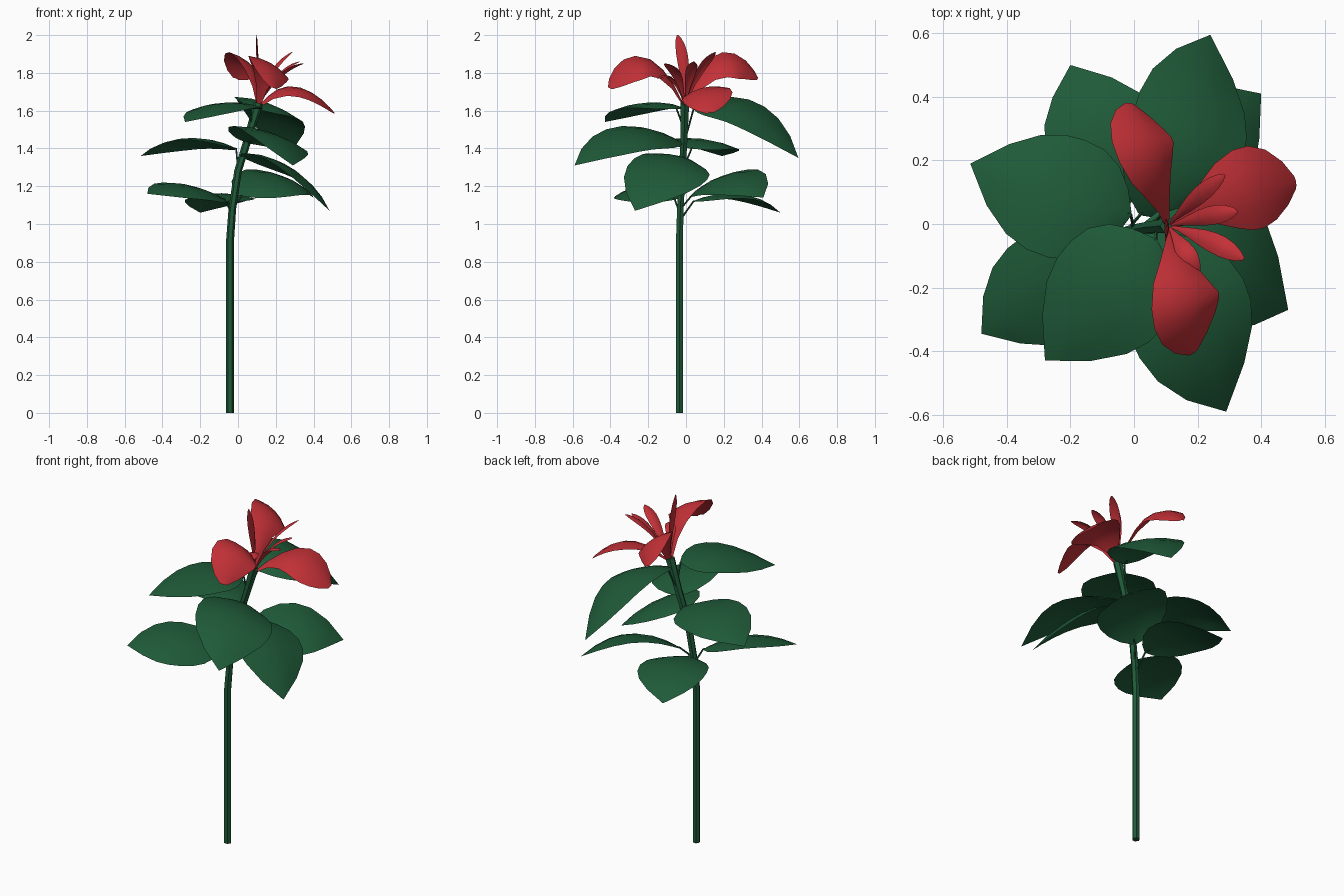
import bpy, bmesh, math
from mathutils import Vector

cube = bpy.data.objects.get("Cube")
if cube:
    bpy.data.objects.remove(cube, do_unlink=True)


def material(name, rgb):
    m = bpy.data.materials.new(name)
    m.use_nodes = True
    m.diffuse_color = (*rgb, 1)
    bsdf = next(n for n in m.node_tree.nodes if n.type == 'BSDF_PRINCIPLED')
    bsdf.inputs["Base Color"].default_value = (*rgb, 1)
    bsdf.inputs["Roughness"].default_value = 0.7
    return m


GREEN = material("leaf green", (0.0135, 0.103, 0.04))
RED = material("petal red", (0.54, 0.03, 0.038))

# Half-width profiles along a blade: (position, relative width)
LEAF = [(0, 0.05), (0.05, 0.4), (0.14, 0.72), (0.27, 0.93), (0.42, 1),
        (0.56, 0.98), (0.7, 0.85), (0.85, 0.53), (1, 0)]
PETAL = [(0, 0.08), (0.15, 0.25), (0.3, 0.52), (0.45, 0.82), (0.6, 0.99),
         (0.72, 1), (0.84, 0.84), (0.94, 0.52), (1, 0.15)]


def add_object(name, bm, mat):
    mesh = bpy.data.meshes.new(name)
    bm.to_mesh(mesh)
    bm.free()
    mesh.materials.append(mat)
    obj = bpy.data.objects.new(name, mesh)
    bpy.context.collection.objects.link(obj)
    for o in bpy.context.selected_objects:
        o.select_set(False)
    obj.select_set(True)
    bpy.context.view_layer.objects.active = obj
    bpy.ops.object.shade_smooth_by_angle(angle=math.radians(35))


def blade(name, base, mid, tip, width, profile, mat, roll=0, camber=0.15):
    """Curved sheet around a midrib running through three points."""
    a, m, b = Vector(base), Vector(mid), Vector(tip)
    ctrl = 2 * m - (a + b) / 2
    flat = Vector((b.x - a.x, b.y - a.y, 0)).normalized()
    side = flat.cross(Vector((0, 0, 1)))
    bm = bmesh.new()
    rows = []
    for t, w in profile:
        centre = a * (1 - t) ** 2 + ctrl * 2 * t * (1 - t) + b * t * t
        tangent = ((ctrl - a) * (1 - t) + (b - ctrl) * t).normalized()
        up = side.cross(tangent)
        s = side * math.cos(roll) + up * math.sin(roll)
        n = up * math.cos(roll) - side * math.sin(roll)
        half = w * width / 2
        rows.append([bm.verts.new(centre + s * half * v - n * half * camber * v * v)
                     for v in (-1, -0.5, 0, 0.5, 1)])
    for lower, upper in zip(rows, rows[1:]):
        for i in range(4):
            bm.faces.new((lower[i], lower[i + 1], upper[i + 1], upper[i]))
    bmesh.ops.remove_doubles(bm, verts=bm.verts, dist=0.0005)
    add_object(name, bm, mat)


def tube(name, points, radius, sides, mat):
    """Tapered tube along a path; radius has one value per point."""
    pts = [Vector(p) for p in points]
    bm = bmesh.new()
    rings = []
    for i, p in enumerate(pts):
        d = (pts[min(i + 1, len(pts) - 1)] - pts[max(i - 1, 0)]).normalized()
        x = Vector((0, 1, 0)).cross(d).normalized()
        y = d.cross(x)
        rings.append([bm.verts.new(p + radius[i] * (x * math.cos(k * math.tau / sides)
                                                    + y * math.sin(k * math.tau / sides)))
                      for k in range(sides)])
    for lo, hi in zip(rings, rings[1:]):
        for k in range(sides):
            j = (k + 1) % sides
            bm.faces.new((lo[k], lo[j], hi[j], hi[k]))
    bm.faces.new(rings[0][::-1])
    bm.faces.new(rings[-1])
    add_object(name, bm, mat)


# Main stem, straight then leaning towards the flower
STEM = [(-0.043, -0.035, 0), (-0.043, -0.035, 0.9), (-0.03, -0.03, 1.08),
        (0, -0.02, 1.28), (0.055, -0.01, 1.46), (0.108, -0.006, 1.64)]
tube("stem", STEM, [0.021, 0.021, 0.02, 0.02, 0.021, 0.026], 6, GREEN)


def stem_at(z):
    for p, q in zip(STEM, STEM[1:]):
        if p[2] <= z <= q[2]:
            return Vector(p).lerp(Vector(q), (z - p[2]) / (q[2] - p[2]))


# Leaves: name, stalk height on stem, blade base, midpoint, tip, width, roll
LEAVES = [
    ("upper_back_leaf", 1.42, (0.1, 0.04, 1.61), (0.19, 0.32, 1.61), (0.24, 0.595, 1.35), 0.39, -0.32),
    ("upper_front_leaf", 1.5, (0.07, -0.05, 1.61), (-0.08, -0.22, 1.64), (-0.28, -0.43, 1.54), 0.4, 0),
    ("middle_front_leaf", 1.32, (0.05, -0.02, 1.43), (0.19, -0.3, 1.48), (0.29, -0.59, 1.31), 0.42, 0.3),
    ("middle_back_leaf", 1.28, (-0.01, 0.03, 1.4), (-0.25, 0.095, 1.45), (-0.515, 0.19, 1.36), 0.39, -0.12),
    ("middle_side_leaf", 1.24, (0.03, 0, 1.35), (0.28, -0.1, 1.3), (0.485, -0.27, 1.07), 0.44, 0.28),
    ("lower_front_leaf", 1.05, (-0.07, -0.06, 1.13), (-0.27, -0.21, 1.2), (-0.48, -0.345, 1.16), 0.37, 0.25),
    ("lower_back_leaf", 1.02, (-0.045, 0.04, 1.12), (-0.1, 0.28, 1.16), (-0.2, 0.5, 1.06), 0.37, 0),
    ("lower_side_leaf", 1.08, (0.02, 0.03, 1.15), (0.215, 0.22, 1.25), (0.4, 0.41, 1.14), 0.4, -0.35),
]
for name, height, base, mid, tip, width, roll in LEAVES:
    blade(name, base, mid, tip, width, LEAF, GREEN, roll)
    start, end = stem_at(height), Vector(base)
    inner = end.lerp(Vector(mid), 0.12)
    tube(name + "_stalk", [start, start.lerp(end, 0.5), end, inner],
         [0.006, 0.005, 0.005, 0.003], 5, GREEN)

# Large arching petals, twisted sideways: name, midpoint, tip, width, roll
HEART = (0.108, -0.006, 1.62)
PETALS = [
    ("back_petal", (0.065, 0.19, 1.85), (-0.01, 0.38, 1.77), 0.23, -0.65),
    ("side_petal", (0.31, 0.09, 1.72), (0.51, 0.13, 1.59), 0.27, -0.25),
    ("front_petal", (0.165, -0.2, 1.85), (0.19, -0.405, 1.72), 0.25, 0.5),
]
for name, mid, tip, width, roll in PETALS:
    blade(name, HEART, mid, tip, width, PETAL, RED, roll, camber=0.2)

# Narrow inner petals
INNER = [
    ("inner_petal_upright", (0.11, -0.01, 1.82), (0.1, -0.045, 2.0), 0.06, 1.3),
    ("inner_petal_back", (0.18, 0.07, 1.81), (0.285, 0.155, 1.91), 0.055, 0.2),
    ("inner_petal_side", (0.21, 0.02, 1.79), (0.325, 0.04, 1.86), 0.06, 0),
    ("inner_petal_front_side", (0.22, -0.045, 1.79), (0.345, -0.11, 1.85), 0.065, 0),
    ("inner_petal_front", (0.15, -0.07, 1.77), (0.205, -0.155, 1.77), 0.06, 0),
]
for name, mid, tip, width, roll in INNER:
    blade(name, HEART, mid, tip, width, PETAL, RED, roll, camber=0.3)
